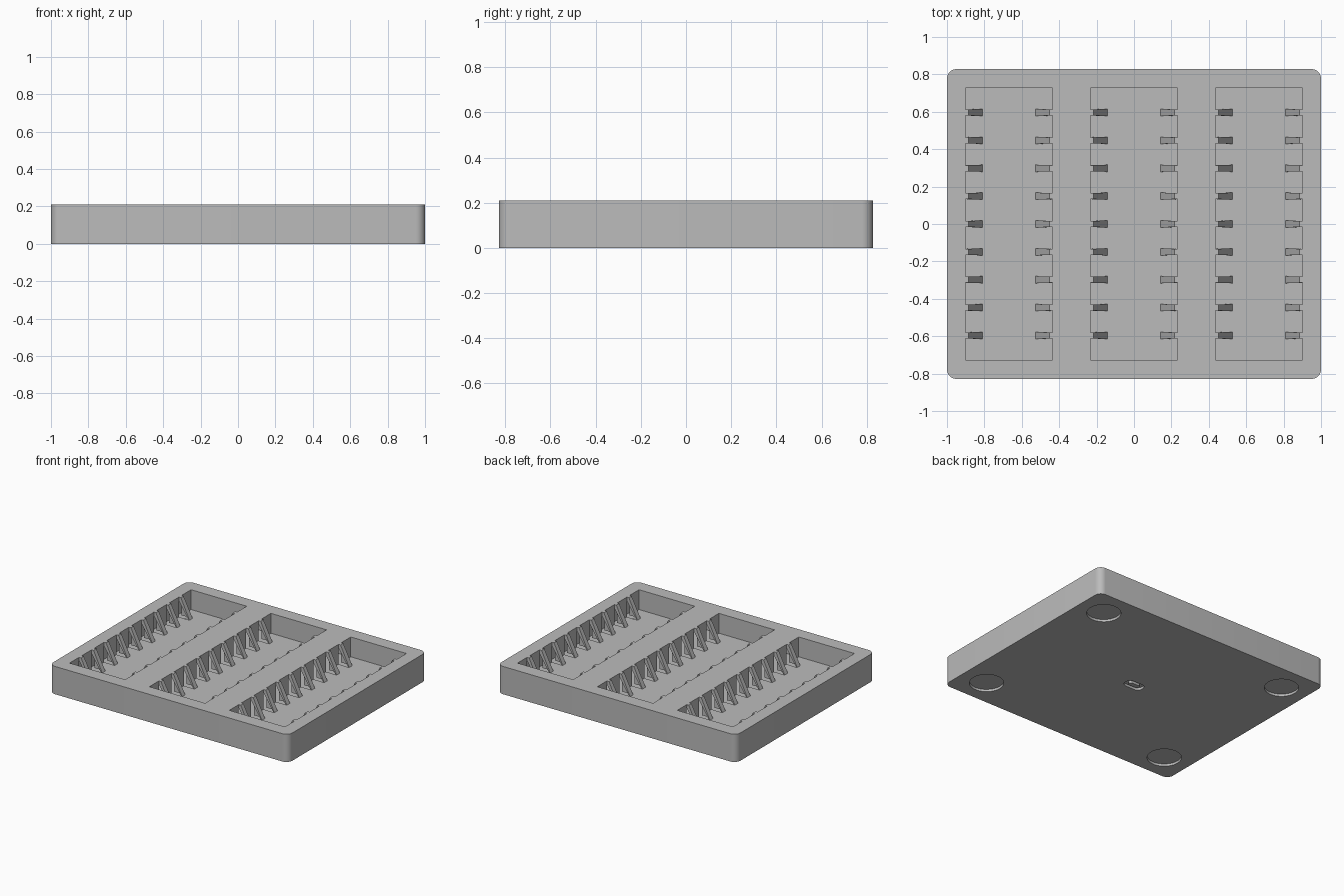
import bpy, bmesh, math
from mathutils import Matrix

H, FLOOR = 0.21, 0.06
if "Cube" in bpy.data.objects:
    bpy.data.objects.remove(bpy.data.objects["Cube"])

grey = bpy.data.materials.new("plain_grey")
grey.use_nodes = True
colour = (0.5, 0.5, 0.5, 1)
grey.diffuse_color = colour
grey.node_tree.nodes["Principled BSDF"].inputs["Base Color"].default_value = colour


def finish(name, bm):
    bmesh.ops.recalc_face_normals(bm, faces=bm.faces)
    mesh = bpy.data.meshes.new(name)
    bm.to_mesh(mesh)
    bm.free()
    mesh.materials.append(grey)
    ob = bpy.data.objects.new(name, mesh)
    bpy.context.collection.objects.link(ob)
    return ob


def prism(bm, outline, z0, z1):
    low = [bm.verts.new((x, y, z0)) for x, y in outline]
    high = [bm.verts.new((x, y, z1)) for x, y in outline]
    bm.faces.new(low)
    bm.faces.new(high)
    for i in range(len(low)):
        j = (i + 1) % len(low)
        bm.faces.new((low[i], low[j], high[j], high[i]))


def rounded(cx, cy, hx, hy, r, n=8):
    pts = []
    for q, (sx, sy) in enumerate(((1, 1), (-1, 1), (-1, -1), (1, -1))):
        for i in range(n + 1):
            a = math.pi / 2 * (q + i / n)
            pts.append((cx + sx * (hx - r) + r * math.cos(a),
                        cy + sy * (hy - r) + r * math.sin(a)))
    return pts


def circle(cx, cy, r, n=48):
    return [(cx + r * math.cos(math.tau * i / n), cy + r * math.sin(math.tau * i / n))
            for i in range(n)]


def combine(body, tool, operation):
    mod = body.modifiers.new(tool.name, "BOOLEAN")
    mod.operation, mod.object, mod.solver = operation, tool, "EXACT"
    bpy.context.view_layer.objects.active = body
    bpy.ops.object.modifier_apply(modifier=mod.name)
    bpy.data.objects.remove(tool)


# Rounded tray body
bm = bmesh.new()
prism(bm, rounded(0, 0, 1, 0.828, 0.05), 0, H)
tray = finish("tray", bm)

# Three long pockets
columns = (-0.668, 0, 0.668)
bm = bmesh.new()
for cx in columns:
    prism(bm, [(cx + sx * 0.233, sy * 0.726)
               for sx, sy in ((-1, -1), (1, -1), (1, 1), (-1, 1))], FLOOR, H + 0.1)
combine(tray, finish("pocket_cutter", bm), "DIFFERENCE")

# Sloping ribs on both long walls of each pocket
bm = bmesh.new()
for cx in columns:
    for side in (-1, 1):
        for row in range(-4, 5):
            rings = []
            for sy in (-1, 1):
                profile = ((0.25, FLOOR - 0.02, 0.016), (0.25, H, 0.016), (0.216, H, 0.016),
                           (0.142, FLOOR, 0.019), (0.142, FLOOR - 0.02, 0.019))
                rings.append([bm.verts.new((cx + side * d, row * 0.149 + sy * w, z))
                              for d, z, w in profile])
            a, b = rings
            bm.faces.new(a)
            bm.faces.new(b)
            for i in range(5):
                j = (i + 1) % 5
                bm.faces.new((a[i], a[j], b[j], b[i]))
combine(tray, finish("rib_tool", bm), "UNION")

# Round foot recesses and a small slotted ring underneath
bm = bmesh.new()
for sx in (-1, 1):
    for sy in (-1, 1):
        prism(bm, circle(sx * 0.795, sy * 0.625, 0.118), -0.05, 0.018)
prism(bm, rounded(0, 0, 0.075, 0.042, 0.04), -0.05, 0.018)
combine(tray, finish("recess_cutter", bm), "DIFFERENCE")
bm = bmesh.new()
prism(bm, rounded(0, 0, 0.045, 0.018, 0.017), 0, 0.03)
combine(tray, finish("slot_island", bm), "UNION")

# Smooth the rounded corners, keep the edges sharp
bpy.ops.object.select_all(action="DESELECT")
tray.select_set(True)
bpy.context.view_layer.objects.active = tray
bpy.ops.object.shade_smooth_by_angle(angle=math.radians(30))
